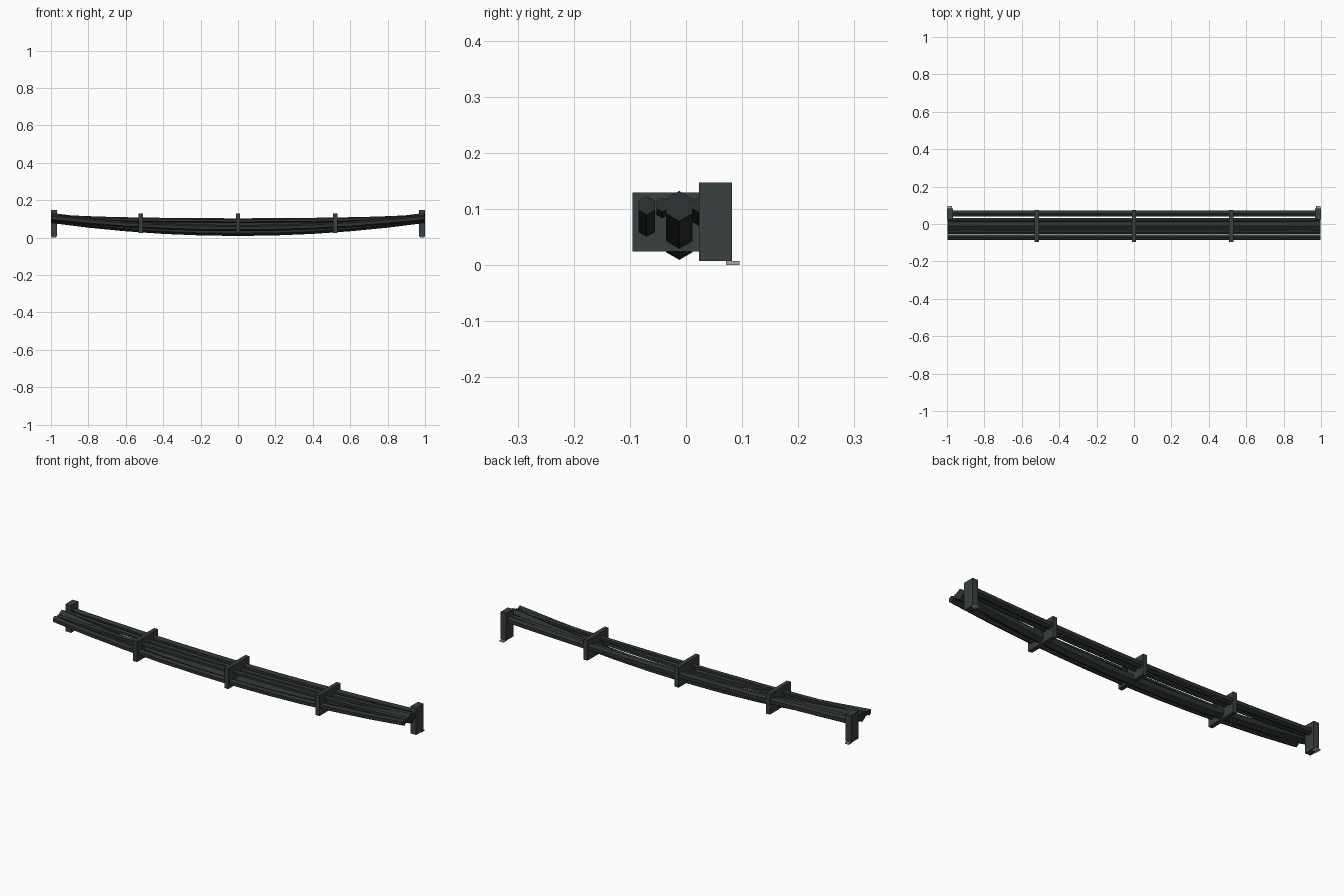
import bpy, bmesh, math

if "Cube" in bpy.data.objects:
    bpy.data.objects.remove(bpy.data.objects["Cube"])


def material(name, rgb):
    m = bpy.data.materials.new(name)
    m.diffuse_color = (*rgb, 1)
    m.use_nodes = True
    m.node_tree.nodes["Principled BSDF"].inputs["Base Color"].default_value = m.diffuse_color
    return m


CABLE = material("cable charcoal", (0.027, 0.032, 0.032))
BRACKET = material("bracket grey", (0.042, 0.050, 0.050))
TAN = material("pale tan", (0.47, 0.37, 0.31))


def finish(name, bm, mat):
    bmesh.ops.recalc_face_normals(bm, faces=bm.faces)
    me = bpy.data.meshes.new(name)
    bm.to_mesh(me)
    bm.free()
    me.materials.append(mat)
    ob = bpy.data.objects.new(name, me)
    bpy.context.collection.objects.link(ob)
    return ob


def box(name, lo, hi, mat):
    bm = bmesh.new()
    bmesh.ops.create_cube(bm, size=1)
    for v in bm.verts:
        v.co = [(a + b) / 2 + c * (b - a) for a, b, c in zip(lo, hi, v.co)]
    return finish(name, bm, mat)


def cable(name, y, radius, sag, end_z=0.105, segments=10):
    """Six-sided cable hanging in a parabola from x=-1 to x=1."""
    bm = bmesh.new()
    rings = []
    for i in range(segments + 1):
        x = -1 + 2 * i / segments
        z = end_z - sag * (1 - x * x)
        rings.append([bm.verts.new((x * 0.997,
                                    y + radius * math.sin(k * math.pi / 3),
                                    z + radius * math.cos(k * math.pi / 3)))
                      for k in range(6)])
    for a, b in zip(rings, rings[1:]):
        for k in range(6):
            n = (k + 1) % 6
            bm.faces.new((a[k], a[n], b[n], b[k]))
    bm.faces.new(rings[0])
    bm.faces.new(rings[-1])
    return finish(name, bm, CABLE)


# Sagging cables, front to back
cable("front_cable", -0.070, 0.0167, 0.055, 0.106)
cable("thin_cable", -0.042, 0.0125, 0.016, 0.107)
cable("thick_cable", -0.012, 0.027, 0.069)
cable("inner_cable", 0.022, 0.013, 0.033, 0.107)
cable("back_cable", 0.055, 0.0185, 0.024)

# Spacer plates holding the bundle
for i, x in enumerate((-0.52, 0, 0.52)):
    box(f"spacer_plate_{i + 1}", (x - 0.011, -0.095, 0.024),
        (x + 0.011, 0.076, 0.129), BRACKET)

# End mounting posts with small tan feet
for side, s in (("left", -1), ("right", 1)):
    x0, x1 = sorted((s * 0.968, s * 1.0))
    box(f"{side}_post", (x0, 0.023, 0.007), (x1, 0.082, 0.147), BRACKET)
    x0, x1 = sorted((s * 0.974, s * 0.996))
    box(f"{side}_foot", (x0, 0.071, 0.0), (x1, 0.095, 0.007), TAN)
